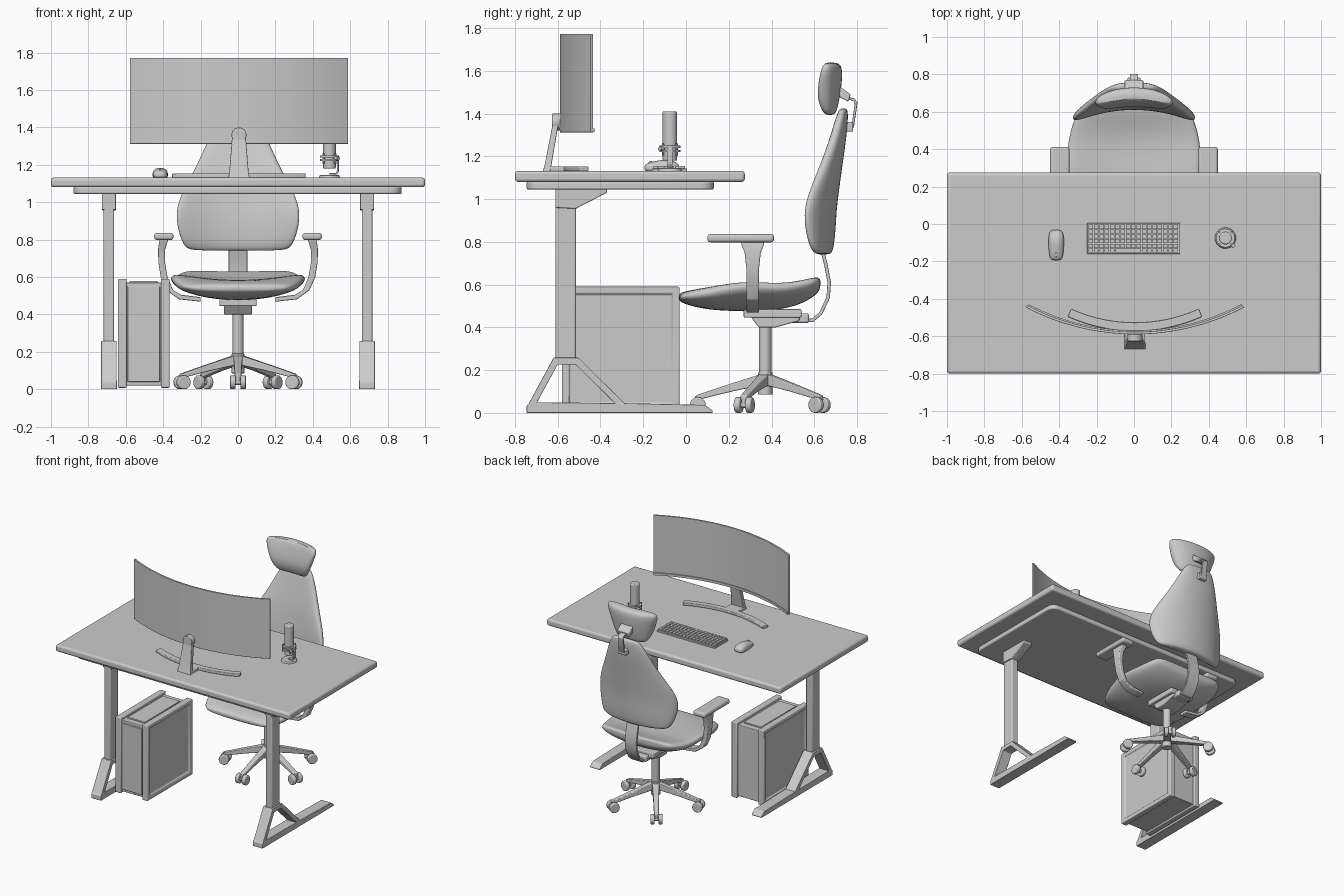
import bpy, bmesh, math
from mathutils import Vector, Matrix

if "Cube" in bpy.data.objects:
    bpy.data.objects.remove(bpy.data.objects["Cube"])

V = Vector


def finish(name, bm, bevel=0, sub=0, angle=35):
    bmesh.ops.recalc_face_normals(bm, faces=bm.faces)
    me = bpy.data.meshes.new(name)
    bm.to_mesh(me)
    bm.free()
    ob = bpy.data.objects.new(name, me)
    bpy.context.collection.objects.link(ob)
    bpy.ops.object.select_all(action='DESELECT')
    ob.select_set(True)
    bpy.context.view_layer.objects.active = ob
    if bevel:
        m = ob.modifiers.new("bevel", 'BEVEL')
        m.width, m.segments, m.limit_method = bevel, 3, 'ANGLE'
    if sub:
        m = ob.modifiers.new("subsurf", 'SUBSURF')
        m.levels = m.render_levels = sub
        bpy.ops.object.shade_smooth()
    else:
        bpy.ops.object.shade_smooth_by_angle(angle=math.radians(angle))
    return ob


def add_box(bm, x, y, z):
    mat = Matrix.Translation(((x[0]+x[1])/2, (y[0]+y[1])/2, (z[0]+z[1])/2)) @ \
        Matrix.Diagonal((x[1]-x[0], y[1]-y[0], z[1]-z[0], 1))
    return bmesh.ops.create_cube(bm, size=1, matrix=mat)["verts"]


def box(name, x, y, z, bevel=0, corner=0):
    bm = bmesh.new()
    add_box(bm, x, y, z)
    if corner:
        es = [e for e in bm.edges if abs(e.verts[0].co.z - e.verts[1].co.z) > 1e-4]
        bmesh.ops.bevel(bm, geom=es, offset=corner, segments=5, profile=0.5, affect='EDGES')
    return finish(name, bm, bevel)


def rings(name, loops, **kw):
    """Skin closed loops of points and cap both ends."""
    bm = bmesh.new()
    vs = [[bm.verts.new(p) for p in loop] for loop in loops]
    n = len(vs[0])
    for a, b in zip(vs, vs[1:]):
        for i in range(n):
            bm.faces.new((a[i], a[(i+1) % n], b[(i+1) % n], b[i]))
    bm.faces.new(vs[0])
    bm.faces.new(vs[-1])
    return finish(name, bm, **kw)


def prism(name, prof, x0, x1, bevel=0):
    return rings(name, [[(x, y, z) for y, z in prof] for x in (x0, x1)], bevel=bevel)


def cyl(name, p, q, r, r2=None, seg=24, bevel=0):
    p, q = V(p), V(q)
    d = q - p
    bm = bmesh.new()
    bmesh.ops.create_cone(bm, cap_ends=True, segments=seg, radius1=r, radius2=r if r2 is None else r2,
                          depth=d.length, matrix=Matrix.Translation((p+q)/2) @
                          d.to_track_quat('Z', 'Y').to_matrix().to_4x4())
    return finish(name, bm, bevel)


def sweep(name, pts, side, w, t, bevel=0):
    """Flat bar along a path; w is its width along side, t its thickness."""
    pts, side = [V(p) for p in pts], V(side).normalized()
    loops = []
    for i, p in enumerate(pts):
        a = (p - pts[i-1]).normalized() if i else None
        b = (pts[i+1] - p).normalized() if i < len(pts)-1 else None
        a, b = a or b, b or a
        tan = (a + b).normalized()
        n = tan.cross(side).normalized() * (t / 2 / max(0.5, tan.dot(a)))
        s = side * w / 2
        loops.append([p+s+n, p-s+n, p-s-n, p+s-n])
    return rings(name, loops, bevel=bevel)


def cushion(name, stations, axis, cx=0, power=0.7, sub=2):
    """Padded form: stations (position, half width, centre, half thickness, edge lift)."""
    loops = []
    for s, w, c, h, lift in stations:
        loop = []
        for k in range(20):
            a = math.tau * k / 20
            u = math.copysign(abs(math.cos(a)) ** power, math.cos(a))
            d = c + lift*u*u + h*math.copysign(abs(math.sin(a)) ** power, math.sin(a))
            loop.append((cx+w*u, s, d) if axis == 'y' else (cx+w*u, d, s))
        loops.append(loop)
    return rings(name, loops, sub=sub)


def arc(half, y_mid, y_end, z, cx, n):
    """Shallow circular arc in the xy plane."""
    sag = y_end - y_mid
    R = (half*half + sag*sag) / (2*sag)
    A = math.asin(half / R)
    return [(cx + R*math.sin(A*t), y_mid + R*(1 - math.cos(A*t)), z)
            for t in [2*i/n - 1 for i in range(n+1)]]


# Desk top and support plate
box("desk_top", (-1, 1), (-0.8, 0.275), (1.08, 1.132), bevel=0.015)
box("desk_underplate", (-0.88, 0.875), (-0.745, 0.13), (1.045, 1.082), bevel=0.008, corner=0.06)

# Desk legs: column, top bracket, open triangular foot
for s, side in ((-1, "left"), (1, "right")):
    x = 0.69 * s
    box(side + "_leg_column", (x-0.028, x+0.028), (-0.61, -0.515), (0.24, 1.05), bevel=0.008)
    prism(side + "_leg_bracket", [(-0.61, 0.96), (-0.515, 0.955), (-0.37, 1.03), (-0.37, 1.05), (-0.61, 1.05)],
          x-0.037, x+0.037, 0.005)
    prism(side + "_foot_bar", [(-0.745, 0), (-0.745, 0.035), (-0.73, 0.05), (-0.27, 0.045), (0.09, 0.037),
                               (0.125, 0.01), (0.125, 0)], x-0.042, x+0.042, 0.003)
    sweep(side + "_foot_frame", [(x, -0.725, 0.03), (x, -0.61, 0.242), (x, -0.51, 0.242), (x, -0.295, 0.03)],
          (1, 0, 0), 0.083, 0.032, 0.003)

# Computer tower: core with two framed side panels and framed ends
box("tower_core", (-0.61, -0.4), (-0.565, -0.045), (0.02, 0.57), bevel=0.005)
for x0, x1, side in ((-0.642, -0.595, "left"), (-0.413, -0.366, "right")):
    bm = bmesh.new()
    add_box(bm, (x0, x1), (-0.58, -0.03), (0.008, 0.59))
    bm.normal_update()
    fs = [f for f in bm.faces if f.normal.x * (-1 if side == "left" else 1) > 0.9]
    bmesh.ops.inset_region(bm, faces=fs, thickness=0.045)
    bmesh.ops.inset_region(bm, faces=fs, thickness=0.006, depth=-0.012)
    finish("tower_panel_" + side, bm, bevel=0.009)
box("tower_front_panel", (-0.59, -0.418), (-0.575, -0.56), (0.04, 0.55), bevel=0.004)
box("tower_top_panel", (-0.58, -0.43), (-0.52, -0.09), (0.565, 0.58), bevel=0.004)

# Curved monitor with slim bezel at the bottom, and its stand
sweep("monitor_screen", arc(0.58, -0.583, -0.44, 1.542, 0.005, 32), (0, 0, 1), 0.46, 0.014, 0.002)
sweep("monitor_lower_bezel", arc(0.572, -0.577, -0.436, 1.322, 0.005, 32), (0, 0, 1), 0.018, 0.016)
sweep("monitor_foot", arc(0.35, -0.55, -0.475, 1.142, 0.005, 20), (0, 0, 1), 0.022, 0.045, 0.005)
rings("monitor_neck", [[(0.005+w*a, y, z) for a, y in ((-1, y0), (1, y0), (1, y1), (-1, y1))]
                       for w, y0, y1, z in ((0.058, -0.67, -0.635, 1.13), (0.052, -0.662, -0.63, 1.155),
                                            (0.036, -0.622, -0.595, 1.36))], bevel=0.004)
box("monitor_neck_base", (-0.05, 0.06), (-0.65, -0.53), (1.13, 1.152), bevel=0.005)
cyl("monitor_hub", (0.005, -0.627, 1.36), (0.005, -0.58, 1.36), 0.04, seg=32, bevel=0.004)

# Keyboard with keys
box("keyboard_base", (-0.25, 0.247), (-0.16, 0.005), (1.13, 1.143), bevel=0.003)
bm = bmesh.new()
for r in range(6):
    for c in range(17):
        if r == 0 and 5 <= c <= 9:
            continue
        x, y = -0.2425 + c*0.0284, -0.153 + r*0.0255
        add_box(bm, (x, x+0.024), (y, y+0.0215), (1.14, 1.154))
add_box(bm, (-0.1005, 0.0371), (-0.153, -0.1315), (1.14, 1.154))
finish("keyboard_keys", bm)

# Mouse
cushion("mouse", [(-0.195, 0.022, 1.146, 0.012, 0), (-0.18, 0.036, 1.15, 0.02, -0.004),
                  (-0.13, 0.041, 1.155, 0.026, -0.008), (-0.09, 0.042, 1.158, 0.03, -0.01),
                  (-0.05, 0.04, 1.153, 0.024, -0.006), (-0.03, 0.025, 1.146, 0.012, 0)], 'y', -0.416)
cyl("mouse_wheel", (-0.421, -0.165, 1.167), (-0.411, -0.165, 1.167), 0.012, seg=16)

# Microphone on a small stand
mx, my = 0.489, -0.075
cyl("microphone_base", (mx, my, 1.13), (mx, my, 1.145), 0.057, 0.052, 32, 0.003)
sweep("microphone_arm", [(mx, my, 1.15), (mx+0.035, my, 1.15), (mx+0.045, my, 1.165), (mx+0.045, my, 1.25)],
      (0, 1, 0), 0.025, 0.01, 0.002)
cyl("microphone_body", (mx, my, 1.18), (mx, my, 1.41), 0.034, seg=32, bevel=0.006)
for z in (1.225, 1.245):
    cyl("microphone_ring", (mx, my, z-0.005), (mx, my, z+0.005), 0.05, seg=32)
for a in range(4):
    t = math.radians(45 + 90*a)
    dx, dy = 0.045*math.cos(t), 0.045*math.sin(t)
    cyl("microphone_post", (mx+dx, my+dy, 1.205), (mx+dx, my+dy, 1.26), 0.005, seg=10)
cyl("microphone_knob", (mx+0.03, my-0.03, 1.235), (mx+0.048, my-0.048, 1.235), 0.011, seg=16)

# Chair base: five legs with twin casters around a gas column
C = V((0, 0.37, 0))
for k in range(5):
    t = math.radians(-90 + 72*k)
    d, n = V((math.cos(t), math.sin(t), 0)), V((-math.sin(t), math.cos(t), 0))
    loop = []
    for r, z, w, h in ((0.02, 0.155, 0.026, 0.026), (0.16, 0.118, 0.02, 0.019), (0.325, 0.07, 0.017, 0.012)):
        p = C + d*r + V((0, 0, z))
        loop.append([p+n*w+V((0, 0, h)), p-n*w+V((0, 0, h)), p-n*w-V((0, 0, h)), p+n*w-V((0, 0, h))])
    rings("chair_base_leg", loop, bevel=0.005)
    p = C + d*0.315 + V((0, 0, 0.037))
    cyl("caster_axle", p-n*0.035, p+n*0.035, 0.014, seg=12)
    cyl("caster_stem", p, p+V((0, 0, 0.04)), 0.013, seg=12)
    for s in (-1, 1):
        cyl("caster_wheel", p+n*s*0.013, p+n*s*0.042, 0.037, seg=24, bevel=0.006)
cyl("chair_base_hub", C+V((0, 0, 0.085)), C+V((0, 0, 0.19)), 0.034, seg=24, bevel=0.004)
cyl("chair_column", C+V((0, 0, 0.18)), C+V((0, 0, 0.41)), 0.029, seg=24)

# Tilt mechanism under the seat
prism("chair_mechanism", [(0.34, 0.4), (0.42, 0.4), (0.53, 0.43), (0.53, 0.485), (0.28, 0.485), (0.31, 0.44)],
      -0.075, 0.075, 0.006)
box("chair_seat_plate", (-0.1, 0.1), (0.27, 0.54), (0.445, 0.485), bevel=0.006)
box("chair_back_joint", (-0.06, 0.06), (0.47, 0.575), (0.42, 0.465), bevel=0.01)

# Seat, backrest and headrest cushions
cushion("seat", [(-0.035, 0.22, 0.54, 0.012, 0), (-0.015, 0.28, 0.54, 0.03, 0.003),
                 (0.1, 0.335, 0.53, 0.052, 0.03), (0.27, 0.365, 0.525, 0.056, 0.075),
                 (0.42, 0.36, 0.525, 0.05, 0.06), (0.53, 0.335, 0.55, 0.05, 0.045),
                 (0.61, 0.3, 0.59, 0.042, 0.025), (0.63, 0.24, 0.605, 0.022, 0.01)], 'y')
cushion("backrest", [(0.74, 0.24, 0.655, 0.018, -0.03), (0.755, 0.29, 0.655, 0.038, -0.06),
                     (0.85, 0.325, 0.66, 0.046, -0.09), (0.95, 0.337, 0.665, 0.046, -0.105),
                     (1.05, 0.305, 0.678, 0.045, -0.085), (1.15, 0.245, 0.69, 0.044, -0.05),
                     (1.3, 0.175, 0.718, 0.036, -0.02), (1.41, 0.125, 0.735, 0.026, -0.01),
                     (1.425, 0.09, 0.737, 0.012, 0)], 'z')
cushion("headrest", [(1.393, 0.1, 0.675, 0.014, -0.01), (1.405, 0.13, 0.675, 0.03, -0.02),
                     (1.47, 0.165, 0.672, 0.05, -0.035), (1.55, 0.195, 0.685, 0.048, -0.045),
                     (1.62, 0.218, 0.695, 0.04, -0.045), (1.64, 0.18, 0.69, 0.02, -0.03)], 'z')

# Backrest spine and headrest bracket
sweep("backrest_spine", [(0, 0.54, 0.435), (0, 0.59, 0.432), (0, 0.63, 0.465), (0, 0.665, 0.54), (0, 0.67, 0.61),
                         (0, 0.655, 0.69), (0, 0.635, 0.77), (0, 0.67, 0.83)], (1, 0, 0), 0.1, 0.016, 0.004)
sweep("headrest_bracket", [(0, 0.75, 1.475), (0, 0.785, 1.465), (0, 0.796, 1.45), (0, 0.78, 1.34), (0, 0.765, 1.32)],
      (1, 0, 0), 0.045, 0.012, 0.003)
prism("headrest_joint", [(0.715, 1.5), (0.715, 1.53), (0.77, 1.49), (0.76, 1.455), (0.72, 1.475)], -0.05, 0.05, 0.006)
box("headrest_clamp", (-0.035, 0.035), (0.735, 0.782), (1.315, 1.36), bevel=0.006)

# Armrests
for s, side in ((-1, "left"), (1, "right")):
    box(side + "_armrest_pad", (min(s*0.345, s*0.448), max(s*0.345, s*0.448)), (0.1, 0.412), (0.798, 0.836),
        bevel=0.014)
    loops = []
    for x, z, ty, tx in ((0.2, 0.48, 0.03, 0), (0.31, 0.493, 0.03, 0.006), (0.365, 0.53, 0.028, 0.018),
                         (0.395, 0.6, 0.028, 0.018), (0.408, 0.68, 0.03, 0.018), (0.408, 0.75, 0.038, 0.019),
                         (0.4, 0.785, 0.052, 0.022), (0.395, 0.802, 0.055, 0.024)):
        h = 0.012 if tx < 0.01 else 0
        loops.append([(s*(x+tx), 0.312-ty, z-h), (s*(x+tx), 0.312+ty, z-h),
                      (s*(x-tx), 0.312+ty, z+h), (s*(x-tx), 0.312-ty, z+h)])
    rings(side + "_armrest_support", loops, bevel=0.006)
